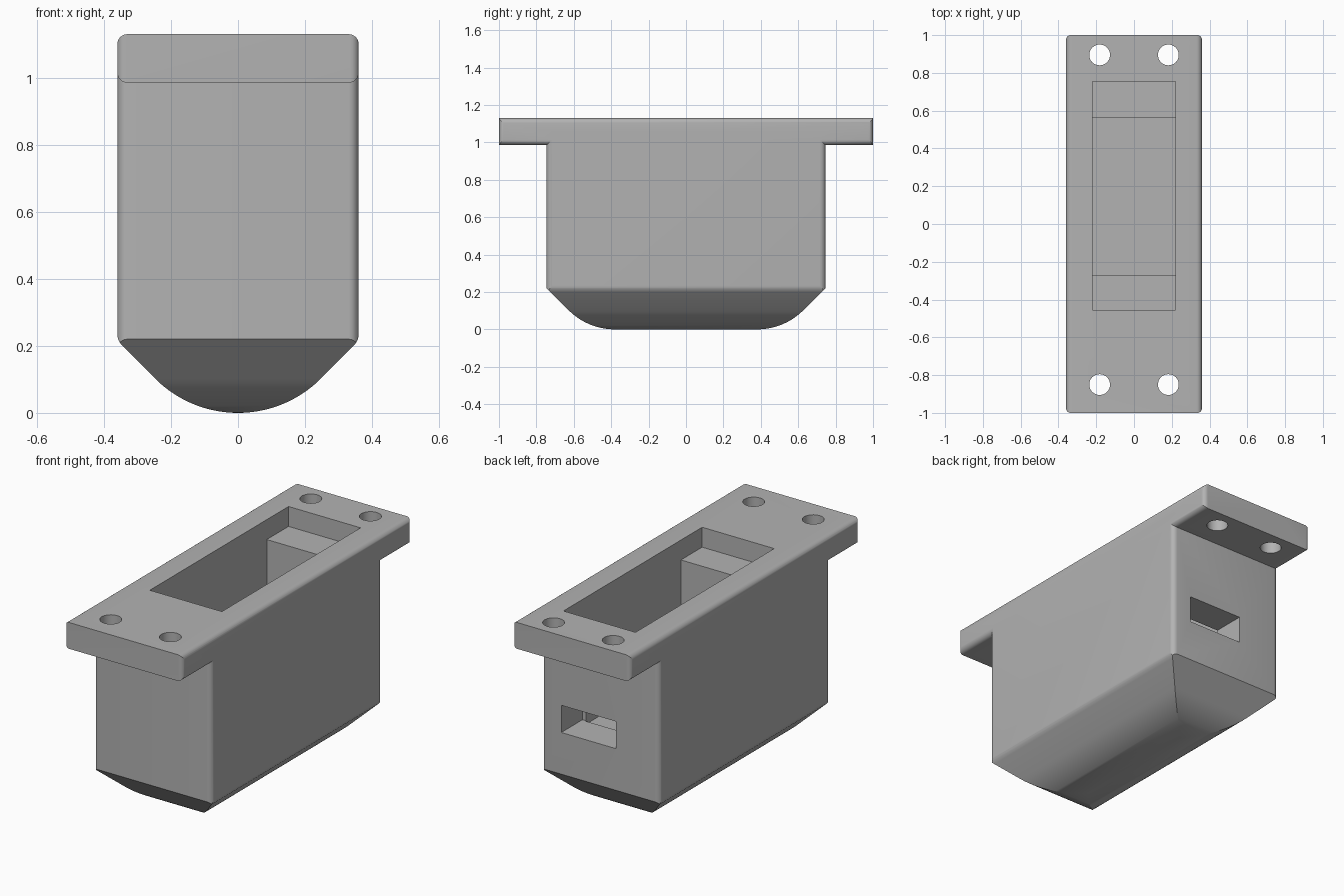
import bpy, bmesh, math
from mathutils import Vector

if "Cube" in bpy.data.objects:
    bpy.data.objects.remove(bpy.data.objects["Cube"])

grey = bpy.data.materials.new("mid_grey")
grey.diffuse_color = (0.45, 0.45, 0.45, 1)
grey.use_nodes = True
grey.node_tree.nodes["Principled BSDF"].inputs["Base Color"].default_value = grey.diffuse_color


def prism(name, pts, axis, lo, hi):
    """Extrude a 2D outline along x, y or z between lo and hi."""
    place = {'x': lambda a, b, t: (t, a, b),
             'y': lambda a, b, t: (a, t, b),
             'z': lambda a, b, t: (a, b, t)}[axis]
    bm = bmesh.new()
    face = bm.faces.new([bm.verts.new(place(a, b, lo)) for a, b in pts])
    ext = bmesh.ops.extrude_face_region(bm, geom=[face])
    move = Vector(place(0, 0, hi - lo))
    for v in ext["geom"]:
        if isinstance(v, bmesh.types.BMVert):
            v.co += move
    bmesh.ops.recalc_face_normals(bm, faces=bm.faces)
    me = bpy.data.meshes.new(name)
    bm.to_mesh(me)
    bm.free()
    me.materials.append(grey)
    ob = bpy.data.objects.new(name, me)
    bpy.context.collection.objects.link(ob)
    return ob


def box(name, x, y, z):
    return prism(name, [(x[0], y[0]), (x[1], y[0]), (x[1], y[1]), (x[0], y[1])], 'z', *z)


def combine(target, tool, op):
    """Apply a boolean and discard the tool."""
    m = target.modifiers.new(op, 'BOOLEAN')
    m.operation, m.object, m.solver = op, tool, 'EXACT'
    bpy.context.view_layer.objects.active = target
    bpy.ops.object.modifier_apply(modifier=m.name)
    bpy.data.objects.remove(tool)


def arc(cx, cy, r, a0, a1, n):
    return [(cx + r * math.cos(math.radians(a0 + (a1 - a0) * i / n)),
             cy + r * math.sin(math.radians(a0 + (a1 - a0) * i / n))) for i in range(n + 1)]


def round_rect(hw, lo, hi, r, n=6):
    return (arc(hw - r, hi - r, r, 0, 90, n) + arc(-hw + r, hi - r, r, 90, 180, n)
            + arc(-hw + r, lo + r, r, 180, 270, n) + arc(hw - r, lo + r, r, 270, 360, n))


def mirrored(half):
    """Close a right-hand outline (bottom to top) with its left-hand copy."""
    return half + [(-a, b) for a, b in reversed(half) if a > 1e-6]


HW, R = 0.36, 0.35

# Housing body: rounded plan trimmed by the two keel profiles
body = prism("housing", round_rect(HW, -0.745, 0.745, 0.03), 'z', -0.1, 1.06)
f = 0.05
fz = HW - 0.414 * R + f * math.tan(math.radians(22.5))
cross = mirrored(arc(0, R, R, -90, -45, 16) + arc(HW - f, fz, f, -45, 0, 5)
                 + [(0.5, fz), (0.5, 1.2)])
combine(body, prism("cross_profile", cross, 'y', -1.2, 1.2), 'INTERSECT')
y0 = 0.38
keel = mirrored(arc(y0, R, R, -90, -45, 16) + [(0.925, 0.4), (0.925, 1.2)])
combine(body, prism("keel_profile", keel, 'x', -0.7, 0.7), 'INTERSECT')

# Mounting flange with rounded long edges and corners
flange = prism("flange", round_rect(HW, 0.985, 1.13, 0.03), 'y', -1, 1)
combine(flange, prism("flange_plan", round_rect(HW, -1, 1, 0.025), 'z', 0.9, 1.2), 'INTERSECT')
combine(body, flange, 'UNION')

# Stepped pocket and rear cable slot
combine(body, box("pocket_top", (-0.22, 0.22), (-0.455, 0.755), (1.02, 1.3)), 'DIFFERENCE')
combine(body, box("pocket_deep", (-0.22, 0.22), (-0.27, 0.565), (0.43, 1.2)), 'DIFFERENCE')
combine(body, box("cable_slot", (-0.095, 0.24), (0.56, 0.9), (0.45, 0.60)), 'DIFFERENCE')

# Screw holes
for x in (-0.182, 0.182):
    for y in (-0.85, 0.895):
        hole = prism("screw_hole", [(x + a, y + b) for a, b in arc(0, 0, 0.055, 0, 348.75, 31)],
                     'z', 0.9, 1.2)
        combine(body, hole, 'DIFFERENCE')

bpy.ops.object.select_all(action='DESELECT')
body.select_set(True)
bpy.context.view_layer.objects.active = body
bpy.ops.object.shade_smooth_by_angle(angle=math.radians(25))
